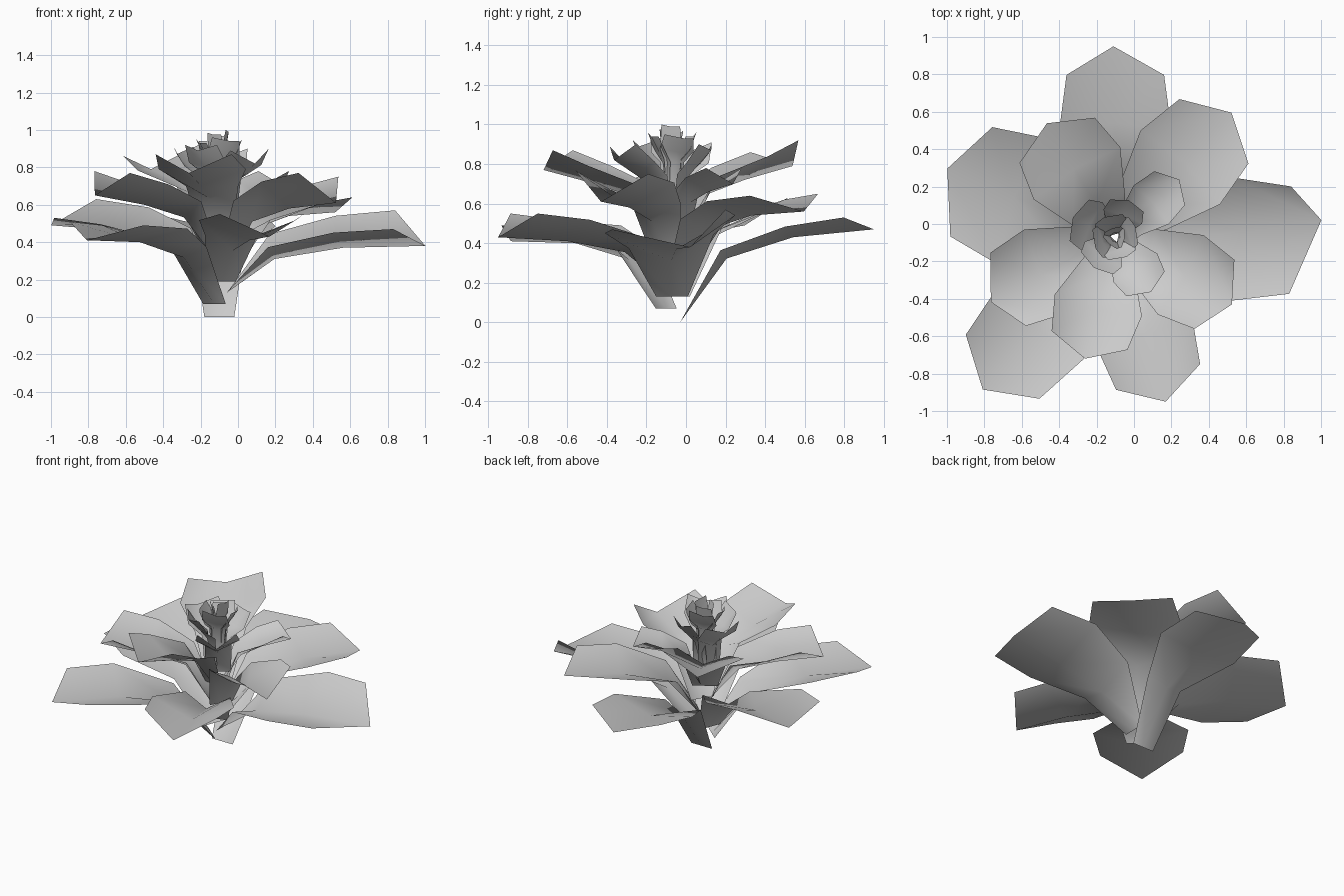
import bpy, math

CX, CY = -0.10, -0.07   # flower axis


def petal(name, ang, length, w, zb, zm, zt, lift_l, lift_r, tip=0.0, neck=0.6,
          base_r=0.04, base_w=0.08):
    """Cupped petal: narrow base, wide shoulder, pointed tip. Left = counter-clockwise."""
    a = math.radians(ang)
    ca, sa = math.cos(a), math.sin(a)
    z1 = zb + 0.75 * (zm - zb)
    # centre radius, edge radius, half width, centre z, share of edge lift, centre shift
    rows = [(base_r, base_r, base_w, zb, 0.0, 0),
            (base_r + 0.24 * (length - base_r), 0.24 * length, neck * w, z1, 0.7, 0),
            (0.6 * length, 0.56 * length, w, zm, 0.9, tip * 0.3),
            (length, 0.85 * length, 0.87 * w, zt, 1.0, tip)]
    verts, faces = [], []
    for rc, re, hw, z, s, shift in rows:
        for side, r, lift in ((1, re, lift_l), (0, rc, 0), (-1, re, lift_r)):
            t = side * hw if side else shift
            verts.append((CX + r * ca - t * sa, CY + r * sa + t * ca, z + s * lift))
    for i in range(3):
        for j in range(2):
            k = i * 3 + j
            faces.append((k, k + 3, k + 4, k + 1))
    me = bpy.data.meshes.new(name)
    me.from_pydata(verts, [], faces)
    ob = bpy.data.objects.new(name, me)
    bpy.context.collection.objects.link(ob)
    me.shade_smooth()


# angle, length, half width, base z, mid z, tip z, left lift, right lift, tip shift, neck width
outer = [(-1, 1.10, 0.33, 0.13, 0.37, 0.38, 0.19, 0.09, 0.11, 0.65),
         (90, 1.02, 0.30, 0.00, 0.43, 0.47, 0.06, 0.06, 0.01, 0.45),
         (159, 0.97, 0.36, 0.13, 0.46, 0.49, 0.04, 0.14, -0.02, 0.5),
         (229, 1.08, 0.30, 0.07, 0.40, 0.41, 0.08, 0.10, 0.0, 0.45),
         (287, 0.92, 0.27, 0.19, 0.41, 0.43, 0.12, 0.12, 0.0, 0.55)]
middle = [(47, 0.91, 0.29, 0.24, 0.54, 0.56, 0.09, 0.08, 0.0),
          (-30, 0.72, 0.245, 0.30, 0.58, 0.61, 0.14, 0.16, 0.0),
          (256, 0.67, 0.24, 0.42, 0.70, 0.77, 0.10, 0.10, 0.0),
          (206, 0.75, 0.25, 0.33, 0.60, 0.65, 0.12, 0.13, 0.02),
          (121, 0.71, 0.27, 0.42, 0.72, 0.79, 0.07, 0.13, 0.0)]
inner = [(42, 0.46, 0.14, 0.45, 0.66, 0.70, 0.08, 0.08, 0.0),
         (-57, 0.35, 0.14, 0.52, 0.74, 0.82, 0.08, 0.07, 0.0),
         (155, 0.25, 0.14, 0.55, 0.77, 0.87, 0.04, 0.04, 0.0),
         (70, 0.21, 0.11, 0.57, 0.78, 0.87, 0.03, 0.03, 0.0),
         (235, 0.20, 0.12, 0.58, 0.80, 0.89, 0.03, 0.03, 0.0)]
for label, ring in (("outer", outer), ("middle", middle), ("inner", inner)):
    for i, p in enumerate(ring):
        petal(f"{label}_petal_{i + 1}", *p)

# tight bud of upright petals
for i in range(4):
    petal(f"bud_petal_{i + 1}", 20 + 90 * i, 0.12, 0.09, 0.66, 0.86, 0.93 + 0.01 * (i % 2),
          0.0, 0.02, 0.02, 0.6, 0.03, 0.04)
for i in range(3):
    petal(f"core_petal_{i + 1}", 110 + 120 * i, 0.05, 0.055, 0.70, 0.90, 0.96 + 0.015 * i,
          0.0, 0.01, 0.0, 0.6, 0.015, 0.025)
